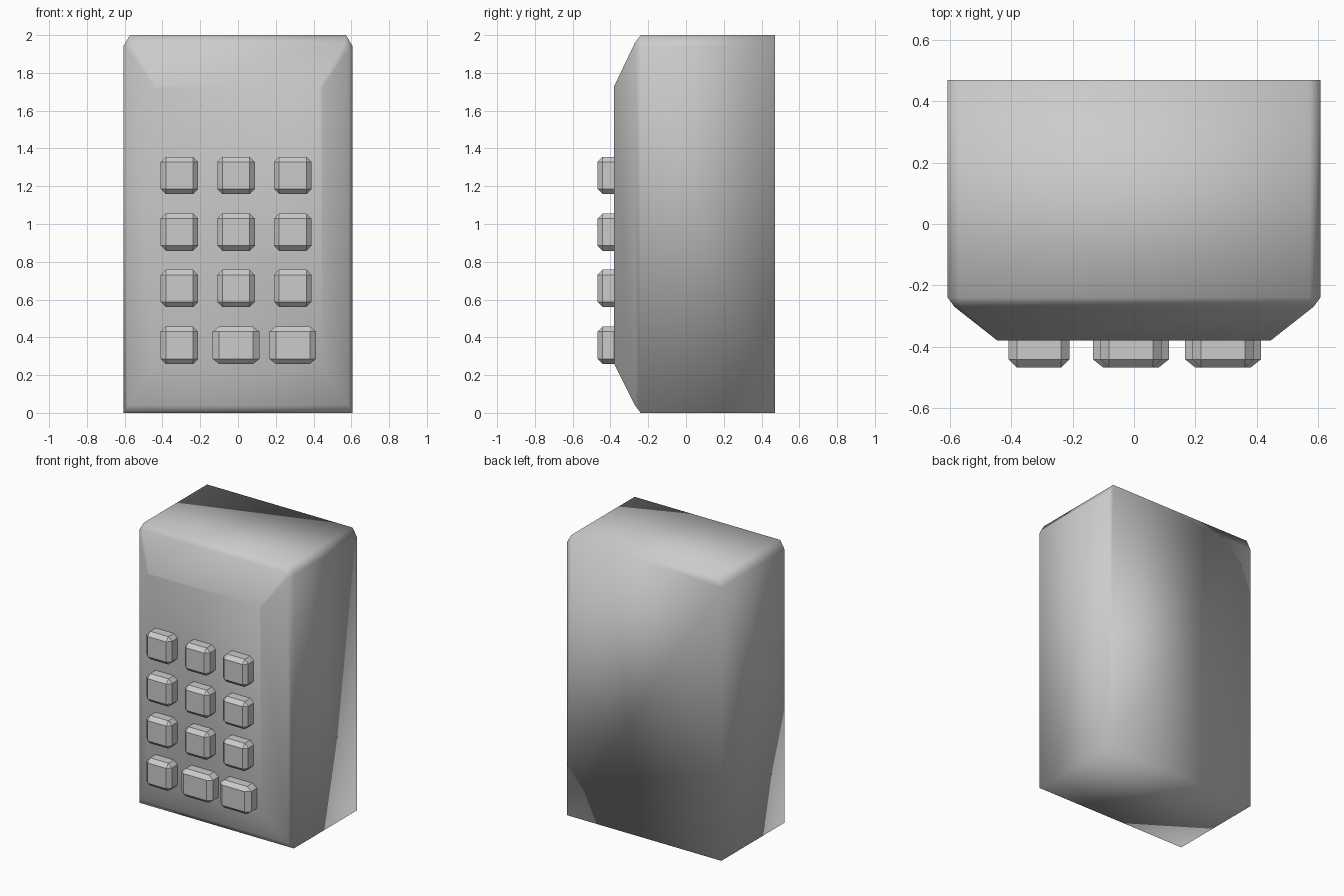
import bpy, bmesh

if "Cube" in bpy.data.objects:
    bpy.data.objects.remove(bpy.data.objects["Cube"])

# (y, half width, z bottom, z top, top-corner cut x, top-corner cut z), back to front
SECTIONS = [
    (0.47, 0.607, 0.0, 2.0, 0.035, 0.06),
    (-0.24, 0.607, 0.0, 2.0, 0.035, 0.06),
    (-0.27, 0.585, 0.04, 1.96, 0.02, 0.035),
    (-0.38, 0.445, 0.26, 1.73, 0.01, 0.01),
]


def finish(bm, name, smooth):
    bmesh.ops.recalc_face_normals(bm, faces=bm.faces[:])
    for f in bm.faces:
        f.smooth = smooth
    mesh = bpy.data.meshes.new(name)
    bm.to_mesh(mesh)
    bm.free()
    obj = bpy.data.objects.new(name, mesh)
    bpy.context.collection.objects.link(obj)
    return obj


def build_body():
    bm = bmesh.new()
    rings = []
    for y, w, z0, z1, cx, cz in SECTIONS:
        outline = [(-w, z0), (w, z0), (w, z1 - cz), (w - cx, z1),
                   (cx - w, z1), (-w, z1 - cz)]
        rings.append([bm.verts.new((x, y, z)) for x, z in outline])
    for a, b in zip(rings, rings[1:]):
        for i in range(len(a)):
            j = (i + 1) % len(a)
            bm.faces.new((a[i], a[j], b[j], b[i]))
    bm.faces.new(rings[0])
    bm.faces.new(rings[-1])
    return finish(bm, "body", True)


def build_key(name, x, z, stretch):
    bm = bmesh.new()
    bmesh.ops.create_cube(bm, size=0.198)
    bmesh.ops.bevel(bm, geom=bm.edges[:], offset=0.027, segments=1,
                    profile=0.5, affect='EDGES')
    bmesh.ops.scale(bm, vec=(stretch, 1, 1), verts=bm.verts[:])
    key = finish(bm, name, False)
    key.location = (x, -0.369, z)


# Casing with a bevelled front panel
build_body()

# Keypad: four rows of three, the last two keys of the bottom row are wider
for row, z in enumerate((1.257, 0.957, 0.659, 0.358)):
    for col, x in enumerate((-0.31, -0.01, 0.29)):
        wide = row == 3 and col > 0
        build_key(f"key_{row + 1}_{col + 1}", x, z, 1.25 if wide else 1.0)
